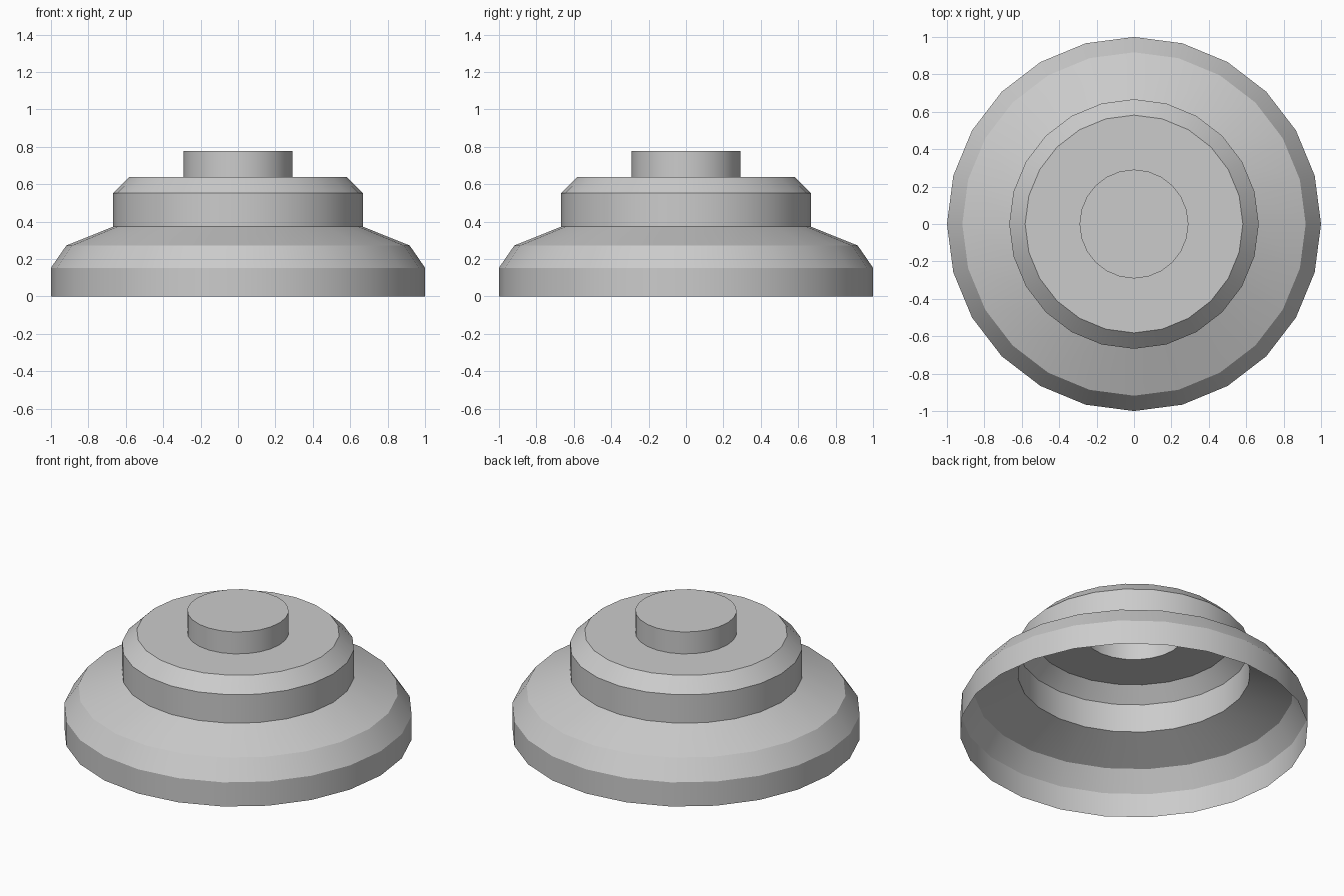
import bpy
import bmesh
from math import cos, sin, tau, radians

if "Cube" in bpy.data.objects:
    bpy.data.objects.remove(bpy.data.objects["Cube"])

SIDES = 24


def lathe_shell(name, profile, sides):
    """Revolve a (radius, height) profile around z and cap its top, leaving the base open."""
    bm = bmesh.new()
    rings = [[bm.verts.new((r * cos(tau * i / sides), r * sin(tau * i / sides), z))
              for i in range(sides)] for r, z in profile]
    for low, high in zip(rings, rings[1:]):
        for i in range(sides):
            j = (i + 1) % sides
            bm.faces.new((low[i], low[j], high[j], high[i]))
    bm.faces.new(rings[-1])
    mesh = bpy.data.meshes.new(name)
    bm.to_mesh(mesh)
    bm.free()
    obj = bpy.data.objects.new(name, mesh)
    bpy.context.collection.objects.link(obj)
    return obj


# Stepped round cover: skirt, sloped shoulder, collar, chamfer, deck and knob
profile = [
    (1.0, 0.0), (1.0, 0.153),
    (0.918, 0.272), (0.667, 0.373),
    (0.667, 0.553), (0.582, 0.637),
    (0.291, 0.637), (0.291, 0.776),
]
cover = lathe_shell("stepped_cover", profile, SIDES)

# Smooth around the circumference, crisp at each step
bpy.context.view_layer.objects.active = cover
cover.select_set(True)
bpy.ops.object.shade_smooth_by_angle(angle=radians(28))
